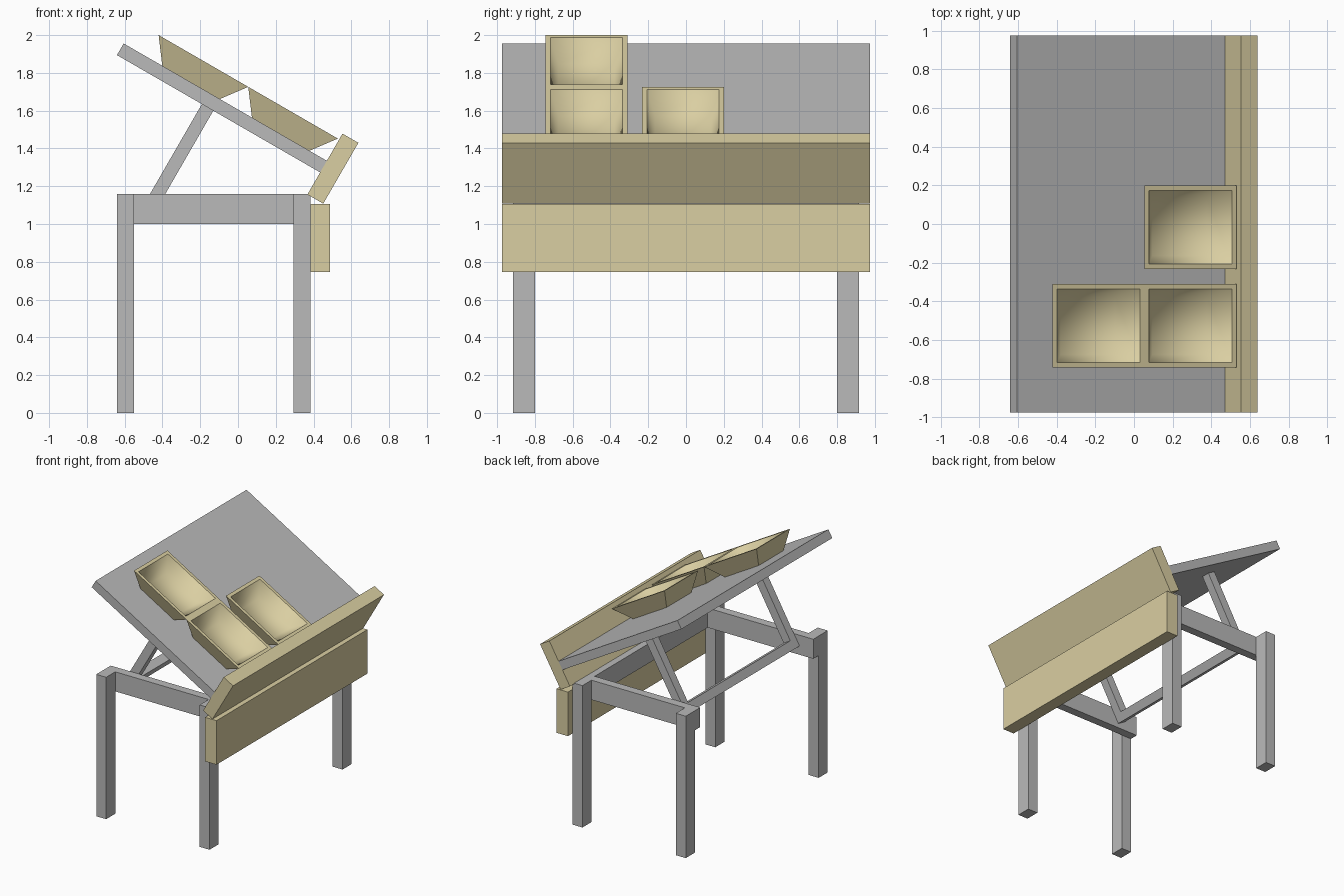
import bpy, bmesh, math
from mathutils import Matrix, Vector

if "Cube" in bpy.data.objects:
    bpy.data.objects.remove(bpy.data.objects["Cube"], do_unlink=True)


def material(name, rgb):
    m = bpy.data.materials.new(name)
    m.use_nodes = True
    m.diffuse_color = (*rgb, 1)
    m.node_tree.nodes["Principled BSDF"].inputs["Base Color"].default_value = (*rgb, 1)
    return m


GRAY = material("gray_paint", (0.49, 0.49, 0.49))
TAN = material("tan_wood", (0.70, 0.62, 0.36))

# Frame of the sloping parts: local x runs down the slope, local z off the surface
TILT = Matrix.Rotation(math.radians(30), 4, "Y")
LEVEL = Matrix.Identity(4)


def finish(name, bm, mat, frame):
    bm.transform(frame)
    bmesh.ops.recalc_face_normals(bm, faces=bm.faces)
    mesh = bpy.data.meshes.new(name)
    bm.to_mesh(mesh)
    bm.free()
    mesh.materials.append(mat)
    obj = bpy.data.objects.new(name, mesh)
    bpy.context.collection.objects.link(obj)
    return obj


def box(name, xs, ys, zs, mat, frame=LEVEL):
    bm = bmesh.new()
    bmesh.ops.create_cube(bm, size=1)
    for v in bm.verts:
        v.co = Vector([r[0] if c < 0 else r[1] for c, r in zip(v.co, (xs, ys, zs))])
    return finish(name, bm, mat, frame)


def tray(name, x0, y0):
    """Tapered open tray standing on the sloping top."""
    length, width, height, rim = 0.548, 0.432, 0.131, 0.026
    taper_x, taper_y, floor = 0.098, 0.055, 0.02
    base = 1.391
    bm = bmesh.new()

    def ring(dx, dy, z):
        xs, ys = (x0 + dx, x0 + length - dx), (y0 + dy, y0 + width - dy)
        return [bm.verts.new((xs[i], ys[j], base + z))
                for i, j in ((0, 0), (1, 0), (1, 1), (0, 1))]

    rings = [ring(taper_x, taper_y, 0), ring(0, 0, height),
             ring(rim, rim, height), ring(taper_x + rim / 2, taper_y + rim / 2, floor)]
    bm.faces.new(rings[0])
    for k, (a, b) in enumerate(zip(rings, rings[1:])):
        for i in range(4):
            j = (i + 1) % 4
            face = bm.faces.new((a[i], a[j], b[j], b[i]))
            face.smooth = k == 2
    bm.faces.new(rings[3]).smooth = True
    # Keep the rim crisp while the hollow blends softly
    for e in bm.edges:
        e.smooth = all(f.smooth for f in e.link_faces)
    return finish(name, bm, TAN, TILT)


HALF = 0.975
LEG_IN, LEG_OUT, RAIL_IN = 0.80, 0.917, 0.73

# Legs, side rails and tilting struts, one set per side
for end, s in (("front", -1), ("back", 1)):
    def span(a, b):
        return sorted((s * a, s * b))
    for side, xs in (("right", (-0.64, -0.55)), ("left", (0.295, 0.385))):
        box(f"{end}_{side}_leg", xs, span(LEG_IN, LEG_OUT), (0, 1.16), GRAY)
    box(f"{end}_side_rail", (-0.64, 0.385), span(RAIL_IN, LEG_IN), (1.0, 1.16), GRAY)
    box(f"{end}_strut", (-0.983, -0.913), span(0.66, RAIL_IN), (0.67, 1.325), GRAY, TILT)

# Cross members
box("cross_rail", (0.315, 0.385), (-RAIL_IN, RAIL_IN), (1.0, 1.16), GRAY)
box("strut_crossbar", (-0.983, -0.913), (-0.66, 0.66), (0.67, 0.74), GRAY, TILT)

# Sloping top with its lip and the apron below
box("sloping_top", (-1.502, -0.26), (-HALF, HALF), (1.32, 1.391), GRAY, TILT)
box("lip_board", (-0.26, -0.163), (-HALF, HALF), (1.185, 1.557), TAN, TILT)
box("apron_board", (0.385, 0.488), (-HALF, HALF), (0.745, 1.105), TAN)

# Trays
tray("upper_tray", -1.364, -0.743)
tray("lower_tray", -0.816, -0.743)
tray("middle_tray", -0.816, -0.232)
